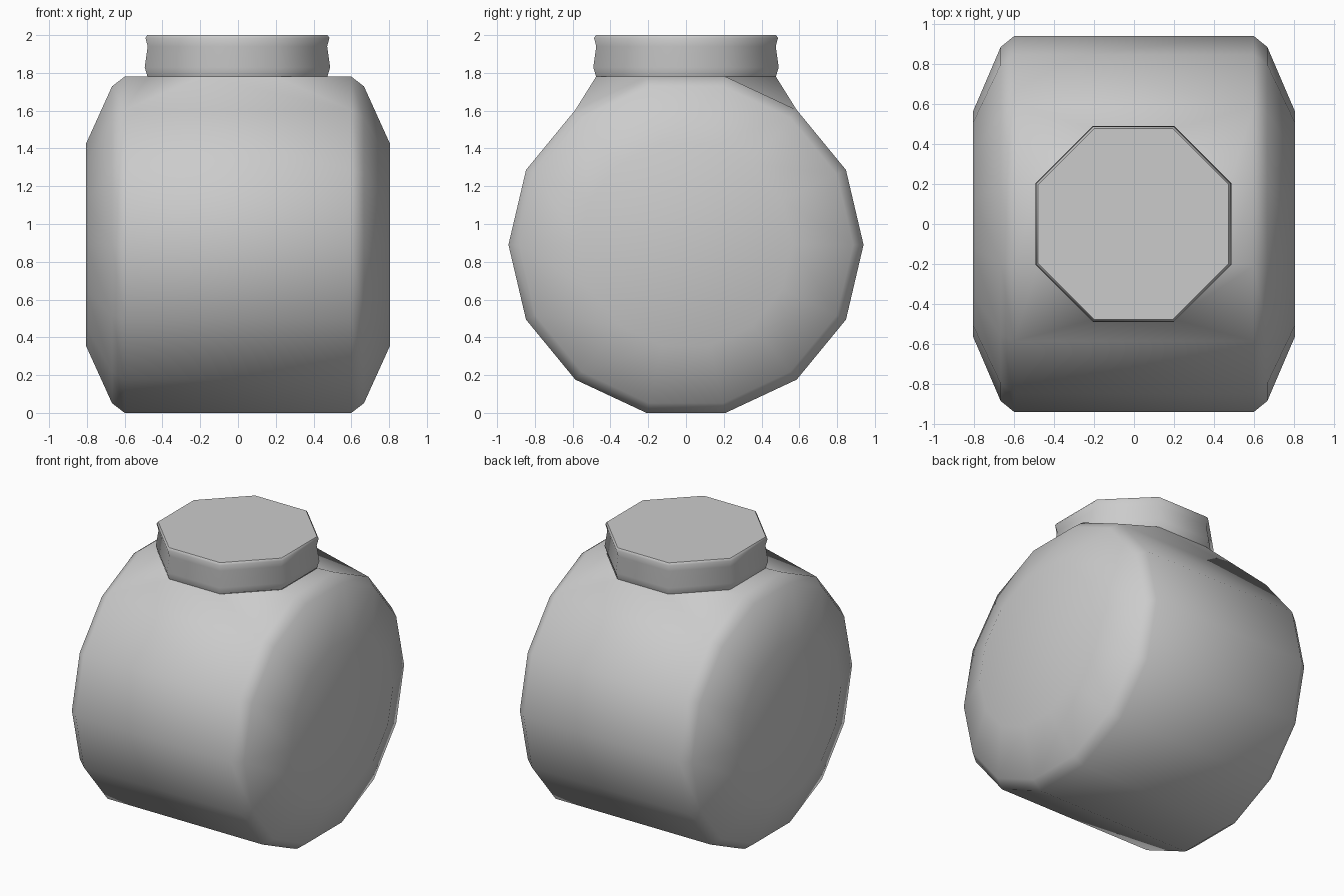
import bpy, bmesh
from math import cos, sin, pi

if "Cube" in bpy.data.objects:
    bpy.data.objects.remove(bpy.data.objects["Cube"])


def finish(bm, name, angle):
    bmesh.ops.recalc_face_normals(bm, faces=bm.faces)
    me = bpy.data.meshes.new(name)
    bm.to_mesh(me)
    bm.free()
    ob = bpy.data.objects.new(name, me)
    bpy.context.collection.objects.link(ob)
    bpy.ops.object.select_all(action='DESELECT')
    ob.select_set(True)
    bpy.context.view_layer.objects.active = ob
    bpy.ops.object.shade_smooth_by_angle(angle=angle)
    return ob


def body_ring(bm, x, s):
    return [bm.verts.new((x, 0.94 * s * cos(2 * pi * k / 14),
                          0.89 + 0.913 * s * sin(2 * pi * k / 14))) for k in range(14)]


def octagon(bm, apothem, z):
    r = apothem / cos(pi / 8)
    return [bm.verts.new((r * cos(pi / 8 + j * pi / 4),
                          r * sin(pi / 8 + j * pi / 4), z)) for j in range(8)]


def bridge(bm, a, b, skip=()):
    n = len(a)
    for k in range(n):
        if k not in skip:
            bm.faces.new((a[k], a[(k + 1) % n], b[(k + 1) % n], b[k]))


# Jar body: 14-sided drum lying along x, with rounded ends
bm = bmesh.new()
profile = [(-0.805, 0.6), (-0.667, 0.942), (-0.6, 1), (0.6, 1), (0.667, 0.942), (0.805, 0.6)]
rings = [body_ring(bm, x, s) for x, s in profile]
for i in range(5):
    bridge(bm, rings[i], rings[i + 1], (2, 3, 4) if i == 2 else ())
bm.faces.new(rings[0])
bm.faces.new(rings[-1])

# Shoulder: octagonal mouth joined to the open top of the drum
L, R = rings[2], rings[3]
mouth = octagon(bm, 0.476, 1.78)
rim = [R[3], R[2], L[2], L[3], L[4], L[5], R[5], R[4]]
bridge(bm, mouth, rim)
finish(bm, "jar_body", 0.9)

# Lid: octagonal with a beaded lower and upper edge and a flat top
bm = bmesh.new()
lid = [(0.476, 1.78), (0.491, 1.83), (0.475, 1.94), (0.487, 1.985), (0.477, 2.0)]
rings = [octagon(bm, a, z) for a, z in lid]
for a, b in zip(rings, rings[1:]):
    bridge(bm, a, b)
bm.faces.new(rings[-1])
ob = finish(bm, "lid", 0.9)
ob.location.x = -0.003
